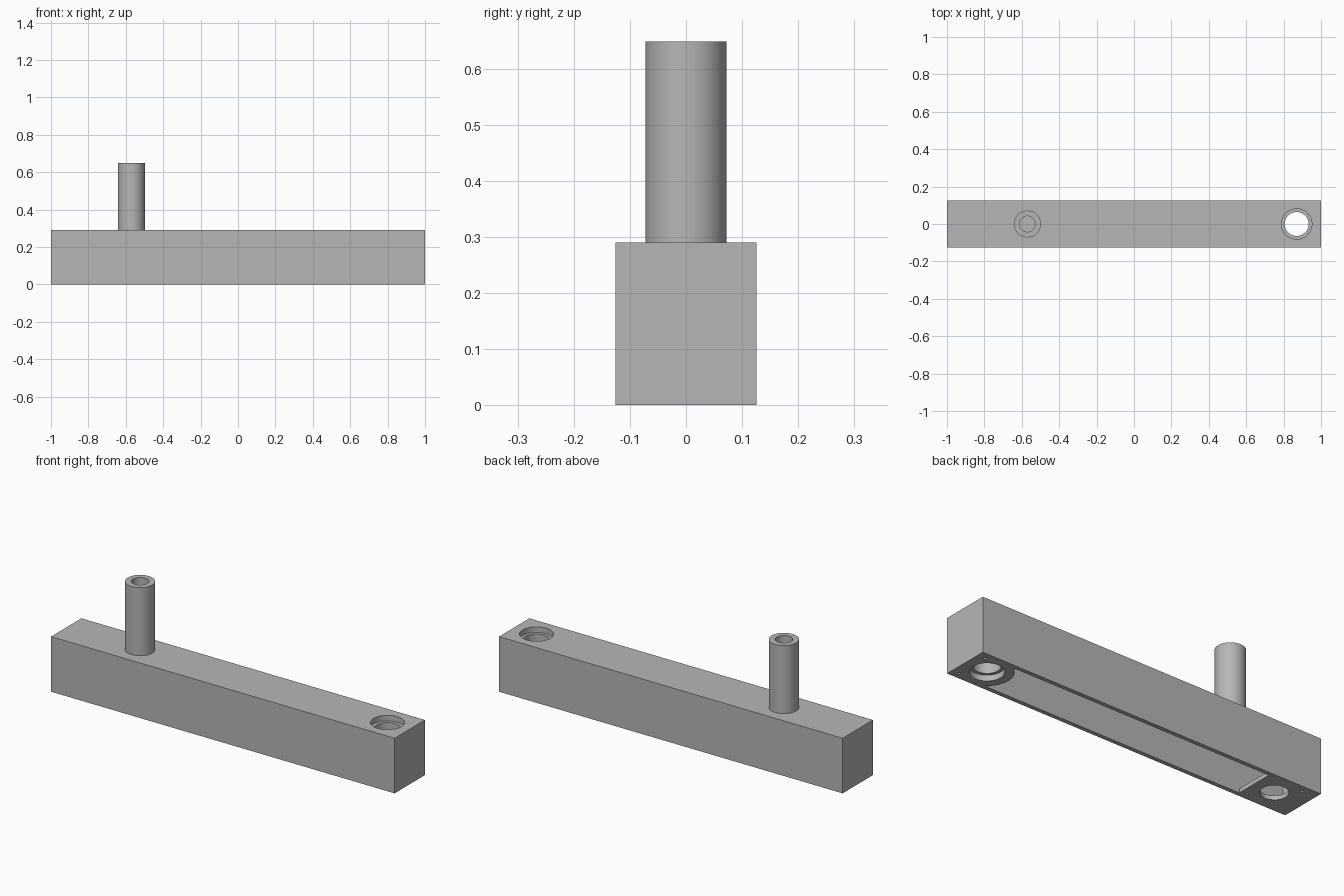
import bpy, bmesh
from math import asin, sin, cos, pi, radians

cube = bpy.data.objects.get("Cube")
if cube:
    bpy.data.objects.remove(cube, do_unlink=True)

grey = bpy.data.materials.new("plain grey")
grey.use_nodes = True
grey.diffuse_color = (0.47, 0.47, 0.47, 1)
grey.node_tree.nodes["Principled BSDF"].inputs["Base Color"].default_value = grey.diffuse_color

HALF_W, HEIGHT = 0.126, 0.29
WALL_Y = 0.104          # inner face of the side walls
PIVOT_X = 0.87          # bearing hole at the left end
PORT_X = -0.83          # hole in the bottom end plate


def prism(name, outline, z0, z1):
    """Extrude a counter-clockwise plan outline from z0 to z1."""
    bm = bmesh.new()
    face = bm.faces.new([bm.verts.new((x, y, z0)) for x, y in outline])
    top = bmesh.ops.extrude_face_region(bm, geom=[face])["geom"]
    bmesh.ops.translate(bm, vec=(0, 0, z1 - z0),
                        verts=[v for v in top if isinstance(v, bmesh.types.BMVert)])
    bmesh.ops.recalc_face_normals(bm, faces=bm.faces)
    mesh = bpy.data.meshes.new(name)
    bm.to_mesh(mesh)
    bm.free()
    mesh.materials.append(grey)
    obj = bpy.data.objects.new(name, mesh)
    bpy.context.collection.objects.link(obj)
    return obj


def box(x0, x1, half_y):
    return [(x0, -half_y), (x1, -half_y), (x1, half_y), (x0, half_y)]


def circle(x, y, r, n=64):
    return [(x + r * cos(2 * pi * i / n), y + r * sin(2 * pi * i / n)) for i in range(n)]


def channel(x0):
    """Channel plan whose left end wraps around the bearing boss."""
    a = asin(WALL_Y / HALF_W)
    arc = [pi + a - 2 * a * i / 32 for i in range(33)]
    return [(x0, WALL_Y), (x0, -WALL_Y)] + [
        (PIVOT_X + HALF_W * cos(t), HALF_W * sin(t)) for t in arc]


def cut(obj, outline, z0, z1):
    cutter = prism("cutter", outline, z0, z1)
    cutter.hide_render = True
    mod = obj.modifiers.new("cut", "BOOLEAN")
    mod.operation, mod.solver, mod.object = "DIFFERENCE", "EXACT", cutter
    bpy.context.view_layer.objects.active = obj
    bpy.ops.object.modifier_apply(modifier=mod.name)
    bpy.data.objects.remove(cutter, do_unlink=True)


def smooth(obj):
    bpy.ops.object.select_all(action="DESELECT")
    obj.select_set(True)
    bpy.context.view_layer.objects.active = obj
    bpy.ops.object.shade_smooth_by_angle(angle=radians(30))


# Hollow arm, open underneath except for a thin plate at the right end
arm = prism("arm_housing", box(-1, 1, HALF_W), 0, HEIGHT)
cut(arm, channel(-0.97), 0.022, 0.262)
cut(arm, channel(-0.71), -0.1, 0.1)

# Bearing hole, counterbored from both sides
cut(arm, circle(PIVOT_X, 0, 0.064), -0.1, 0.4)
cut(arm, circle(PIVOT_X, 0, 0.081), HEIGHT - 0.03, 0.4)
cut(arm, circle(PIVOT_X, 0, 0.081), -0.1, 0.03)

# Port and screw holes in the underside
cut(arm, circle(PORT_X, 0, 0.066), -0.1, 0.1)
for y in (-0.09, 0.09):
    for x in (PORT_X - 0.088, PORT_X + 0.088, PIVOT_X + 0.088):
        cut(arm, circle(x, y, 0.007, 16), -0.1, 0.05)
smooth(arm)

# Hollow post standing on the arm
post = prism("post_tube", circle(-0.57, 0, 0.072), HEIGHT, 0.648)
cut(post, circle(-0.57, 0, 0.042), HEIGHT - 0.1, 0.8)
smooth(post)
